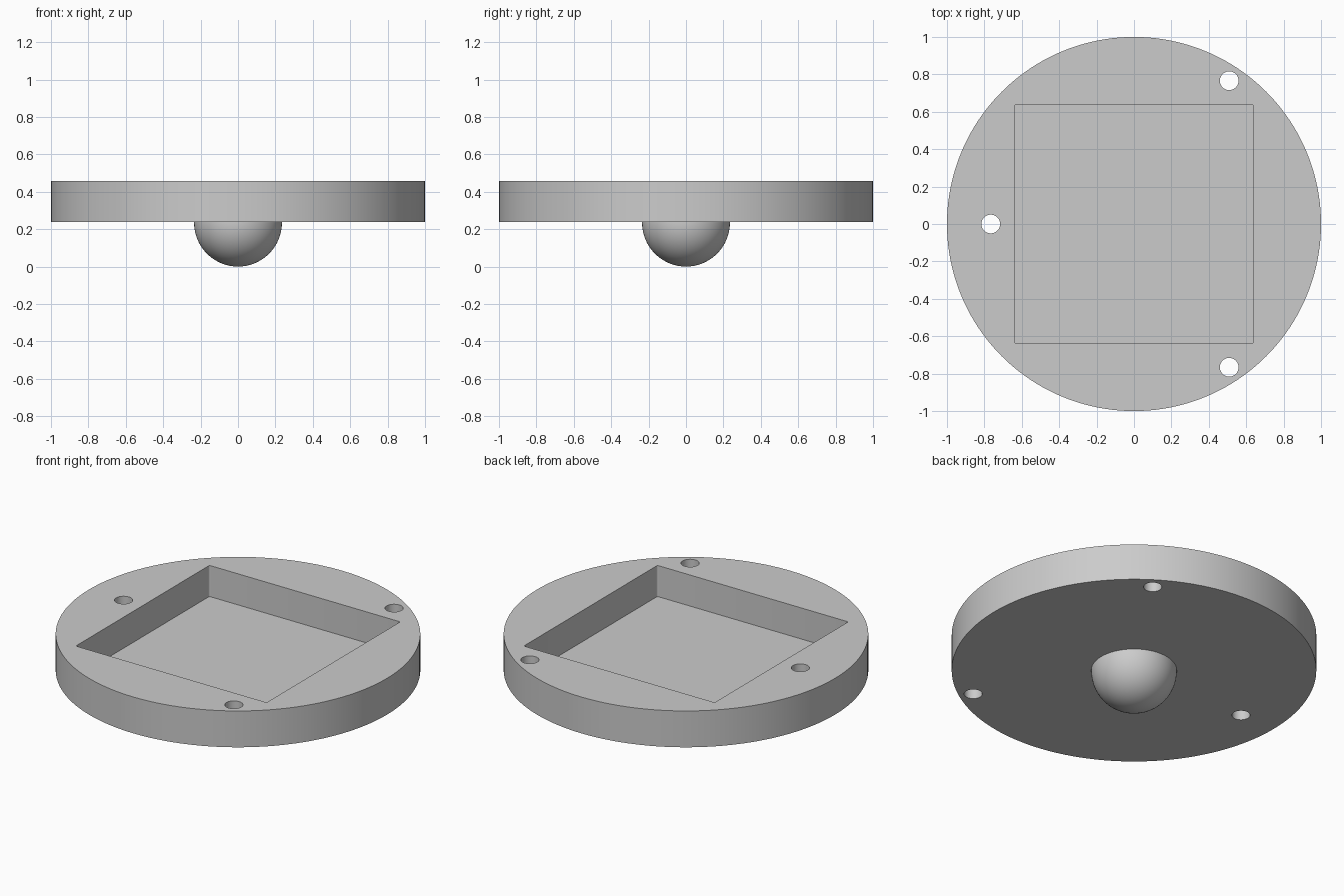
import bpy
import bmesh
from mathutils import Matrix, Vector

BOTTOM, TOP, FLOOR = 0.238, 0.458, 0.27   # plate underside, plate top, pocket floor
DOME_R = 0.235
HOLES = [(-0.766, 0), (0.509, 0.766), (0.509, -0.766)]

cube = bpy.data.objects.get("Cube")
if cube:
    bpy.data.objects.remove(cube, do_unlink=True)

grey = bpy.data.materials.new("light grey")
grey.use_nodes = True
grey.diffuse_color = (0.6, 0.6, 0.6, 1)
grey.node_tree.nodes["Principled BSDF"].inputs["Base Color"].default_value = (0.6, 0.6, 0.6, 1)


def make_object(name, bm):
    mesh = bpy.data.meshes.new(name)
    bmesh.ops.recalc_face_normals(bm, faces=bm.faces)
    bm.to_mesh(mesh)
    bm.free()
    mesh.materials.append(grey)
    obj = bpy.data.objects.new(name, mesh)
    bpy.context.collection.objects.link(obj)
    return obj


def cylinder(name, x, y, radius, low, high, sides):
    bm = bmesh.new()
    bmesh.ops.create_cone(bm, cap_ends=True, segments=sides, radius1=radius, radius2=radius,
                          depth=high - low, matrix=Matrix.Translation((x, y, (low + high) / 2)))
    return make_object(name, bm)


def cut(target, cutter):
    bpy.ops.object.select_all(action="DESELECT")
    bpy.context.view_layer.objects.active = target
    target.select_set(True)
    cutter.hide_render = True
    mod = target.modifiers.new("cut", "BOOLEAN")
    mod.operation, mod.solver, mod.object = "DIFFERENCE", "EXACT", cutter
    bpy.ops.object.modifier_apply(modifier=mod.name)
    bpy.data.objects.remove(cutter, do_unlink=True)


def smooth(obj):
    bpy.ops.object.select_all(action="DESELECT")
    bpy.context.view_layer.objects.active = obj
    obj.select_set(True)
    bpy.ops.object.shade_smooth_by_angle(angle=0.5)


# Round plate
plate = cylinder("round_plate", 0, 0, 1, BOTTOM, TOP, 160)

# Square pocket with slightly rounded upright corners
bm = bmesh.new()
bmesh.ops.create_cube(bm, size=1)
height = TOP + 0.1 - FLOOR
bmesh.ops.scale(bm, vec=Vector((1.278, 1.278, height)), verts=bm.verts)
bmesh.ops.translate(bm, vec=Vector((0, 0, FLOOR + height / 2)), verts=bm.verts)
upright = [e for e in bm.edges if abs(e.verts[0].co.z - e.verts[1].co.z) > 0.01]
bmesh.ops.bevel(bm, geom=upright, offset=0.01, segments=4, profile=0.5, affect="EDGES")
cut(plate, make_object("pocket_cutter", bm))

# Three screw holes through the rim
for x, y in HOLES:
    cut(plate, cylinder("hole_cutter", x, y, 0.05, BOTTOM - 0.1, TOP + 0.1, 48))
smooth(plate)

# Half-round dome under the plate
bm = bmesh.new()
bmesh.ops.create_uvsphere(bm, u_segments=64, v_segments=32, radius=DOME_R,
                          matrix=Matrix.Translation((0, 0, DOME_R)))
bmesh.ops.bisect_plane(bm, geom=bm.verts[:] + bm.edges[:] + bm.faces[:],
                       plane_co=(0, 0, BOTTOM), plane_no=(0, 0, 1), clear_outer=True)
smooth(make_object("dome", bm))
